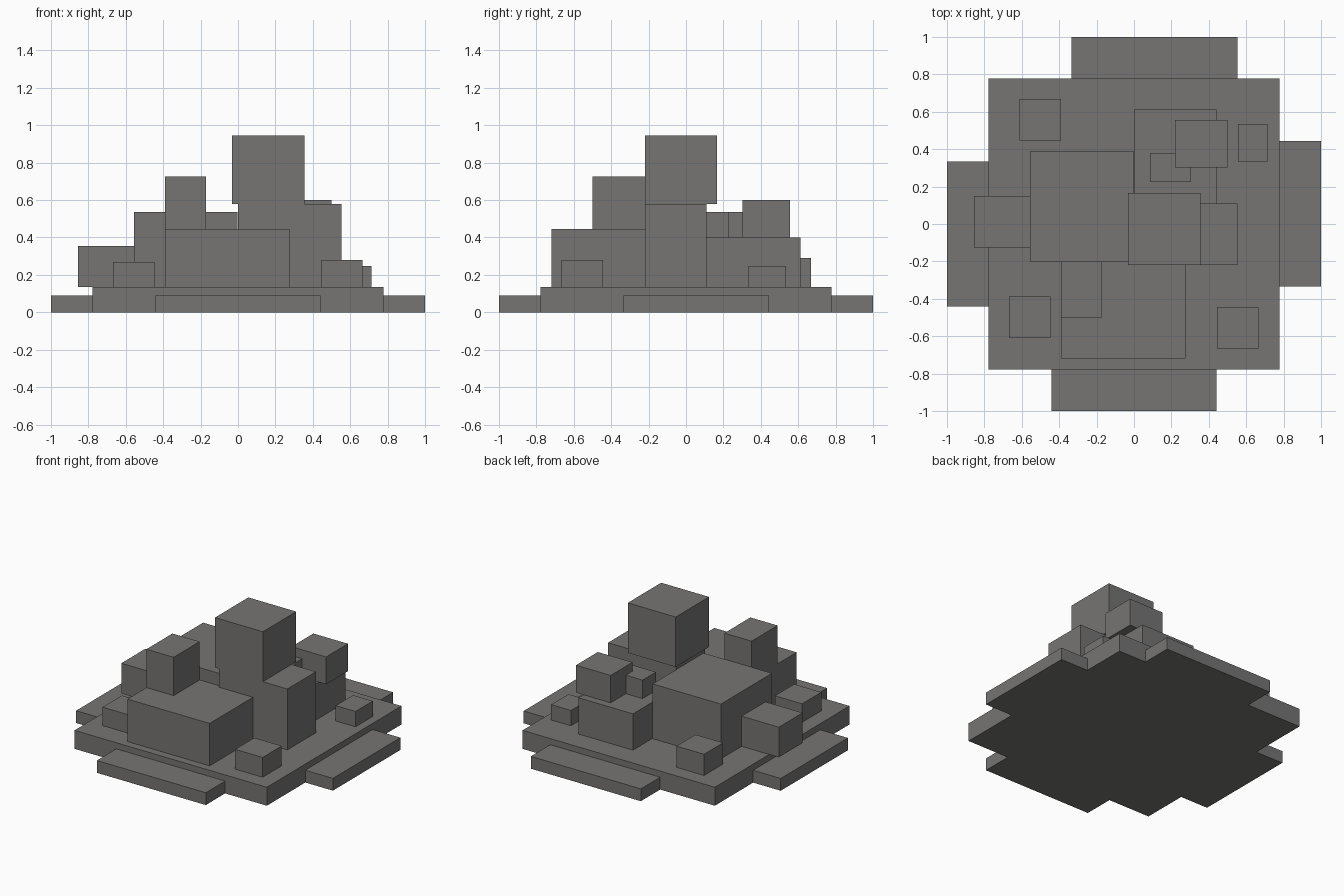
import bpy
import bmesh

cube = bpy.data.objects.get("Cube")
if cube:
    bpy.data.objects.remove(cube, do_unlink=True)

stone = bpy.data.materials.new("warm_grey")
stone.use_nodes = True
grey = (0.18, 0.177, 0.173, 1)
stone.diffuse_color = grey
stone.node_tree.nodes["Principled BSDF"].inputs["Base Color"].default_value = grey


def block(name, x, y, z):
    """Box spanning the given (low, high) range on each axis."""
    bm = bmesh.new()
    bmesh.ops.create_cube(bm, size=1)
    for v in bm.verts:
        v.co = [r[1] if c > 0 else r[0] for c, r in zip(v.co, (x, y, z))]
    mesh = bpy.data.meshes.new(name)
    bm.to_mesh(mesh)
    bm.free()
    mesh.materials.append(stone)
    obj = bpy.data.objects.new(name, mesh)
    bpy.context.collection.objects.link(obj)
    return obj


# Plinth with a low step on each side
EDGE, DECK, STEP = 0.777, 0.135, 0.09
block("plinth", (-EDGE, EDGE), (-EDGE, EDGE), (0, DECK))
block("front_step", (-0.44, 0.44), (-1, -EDGE), (0, STEP))
block("back_step", (-0.335, 0.553), (EDGE, 1), (0, STEP))
block("left_step", (EDGE, 1), (-0.333, 0.445), (0, STEP))
block("right_step", (-1, -EDGE), (-0.44, 0.335), (0, STEP))

# Large blocks standing on the plinth
block("main_hall", (-0.555, -0.003), (-0.2, 0.39), (DECK, 0.535))
block("front_hall", (-0.39, 0.275), (-0.72, -0.2), (DECK, 0.445))
block("tower_base", (0, 0.553), (-0.22, 0.11), (DECK, 0.58))
block("back_hall", (0, 0.44), (0.11, 0.612), (DECK, 0.4))
block("side_annex", (-0.855, -0.555), (-0.125, 0.15), (DECK, 0.355))

# Blocks stacked on the roofs
block("tower", (-0.032, 0.355), (-0.22, 0.165), (0.58, 0.945))
block("front_turret", (-0.39, -0.17), (-0.5, -0.2), (0.445, 0.725))
block("back_turret", (0.22, 0.5), (0.303, 0.555), (0.4, 0.6))
block("small_turret", (0.085, 0.305), (0.225, 0.38), (0.4, 0.535))

# Small blocks near the plinth corners
block("front_right_corner_block", (-0.667, -0.447), (-0.61, -0.387), (DECK, 0.27))
block("front_left_corner_block", (0.443, 0.665), (-0.665, -0.445), (DECK, 0.28))
block("back_left_corner_block", (0.555, 0.715), (0.335, 0.535), (DECK, 0.247))
block("back_right_corner_block", (-0.613, -0.39), (0.447, 0.667), (DECK, 0.29))
